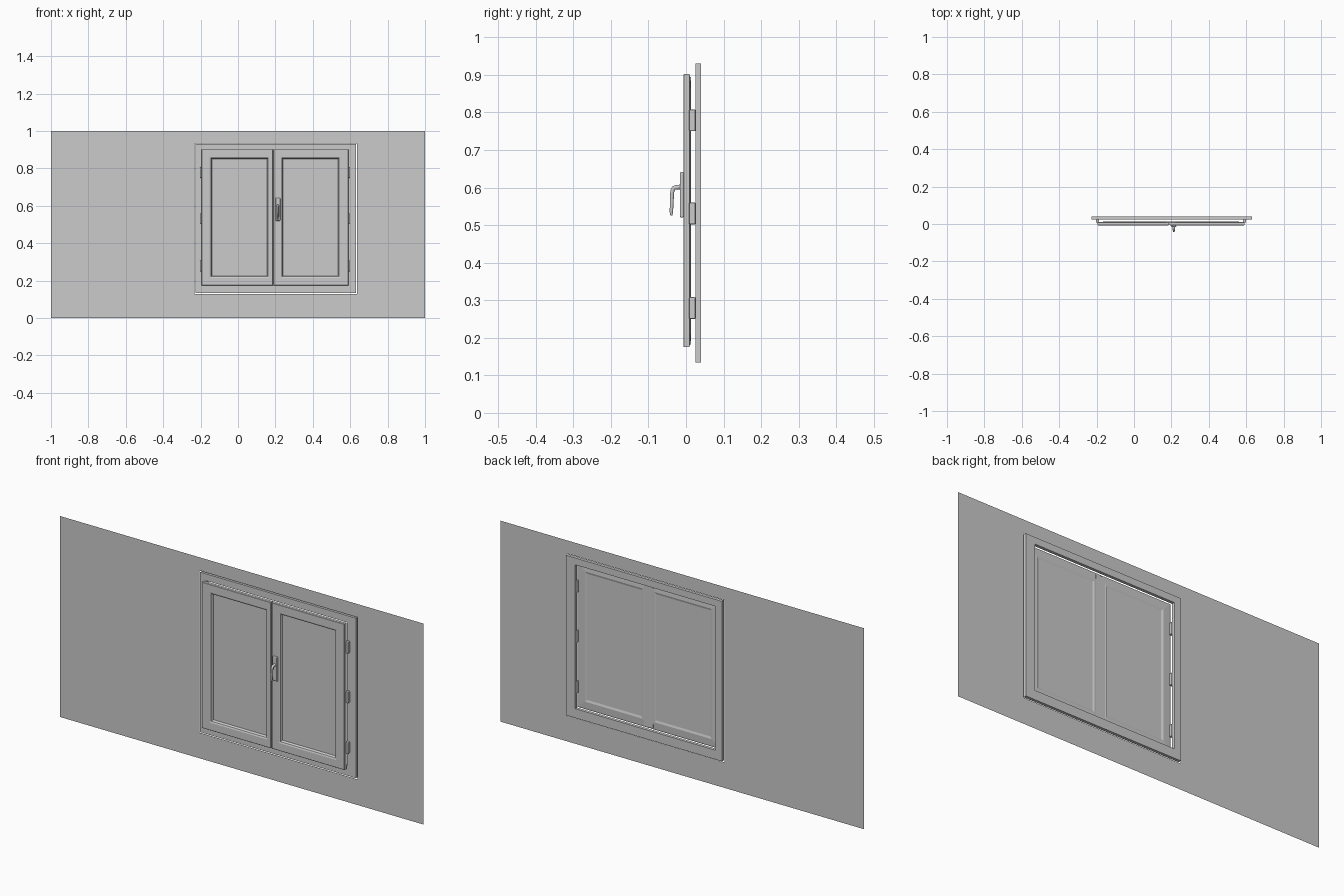
import bpy, bmesh

if "Cube" in bpy.data.objects:
    bpy.data.objects.remove(bpy.data.objects["Cube"])


def finish(name, bm):
    bmesh.ops.recalc_face_normals(bm, faces=bm.faces)
    me = bpy.data.meshes.new(name)
    bm.to_mesh(me)
    bm.free()
    ob = bpy.data.objects.new(name, me)
    bpy.context.collection.objects.link(ob)
    return ob


def rect_loft(name, rings, cap=False, loop=False):
    """Join rectangles (x0, x1, z0, z1, y) one after another."""
    bm = bmesh.new()
    loops = [[bm.verts.new((x, y, z)) for x, z in
              ((x0, z0), (x1, z0), (x1, z1), (x0, z1))]
             for x0, x1, z0, z1, y in rings]
    pairs = list(zip(loops, loops[1:]))
    if loop:
        pairs.append((loops[-1], loops[0]))
    for a, b in pairs:
        for i in range(4):
            j = (i + 1) % 4
            bm.faces.new((a[i], a[j], b[j], b[i]))
    if cap:
        bm.faces.new(loops[0])
        bm.faces.new(loops[-1])
    return finish(name, bm)


def box(name, x0, x1, y0, y1, z0, z1, bevel=0, segments=2):
    ob = rect_loft(name, [(x0, x1, z0, z1, y0), (x0, x1, z0, z1, y1)], cap=True)
    if bevel:
        m = ob.modifiers.new("round", 'BEVEL')
        m.width, m.segments = bevel, segments
    return ob


# Wall sheet with an opening
WALL_Y = 0.03
rect_loft("wall", [(-1, 1, 0, 1, WALL_Y), (-0.232, 0.637, 0.128, 0.934, WALL_Y)])

# Fixed outer frame
outer = (-0.226, 0.632, 0.134, 0.93)
inner = (-0.19, 0.582, 0.18, 0.896)
rect_loft("outer_frame", [outer + (0.025,), outer + (0.04,),
                          inner + (0.04,), inner + (0.025,)], loop=True)


# Opening sashes: stepped front reveal, pane, chamfered back
def sash(name, x0, x1, gx0, gx1):
    z0, z1, gz0, gz1 = 0.175, 0.902, 0.214, 0.862

    def edge(d, y):
        return (x0 + d, x1 - d, z0 + d, z1 - d, y)

    def pane(d, y):
        return (gx0 + d, gx1 - d, gz0 + d, gz1 - d, y)

    rect_loft(name, [pane(0.012, 0.006), pane(0.007, -0.004), pane(0, -0.007),
                     edge(0.002, -0.007), edge(0, -0.005), edge(0, 0.009),
                     edge(0.006, 0.0105), pane(0, 0.013), pane(0.01, 0.010)], cap=True)


sash("left_sash", -0.194, 0.186, -0.152, 0.167)
sash("right_sash", 0.19, 0.59, 0.229, 0.547)
# Cover strip behind the meeting stiles
box("meeting_strip", 0.172, 0.222, 0.009, 0.013, 0.182, 0.894)

# Three hinges on each side
for side, x in (("left", -0.195), ("right", 0.591)):
    for i, z in enumerate((0.25, 0.502, 0.75)):
        box(f"{side}_hinge_{i + 1}", x - 0.008, x + 0.008, 0.008, 0.0255, z, z + 0.058, 0.003)

# Handle plate and lever
box("handle_plate", 0.2, 0.226, -0.016, -0.006, 0.52, 0.642, 0.004, 3)
cu = bpy.data.curves.new("handle_lever", 'CURVE')
cu.dimensions = '3D'
cu.bevel_depth, cu.bevel_resolution, cu.use_fill_caps = 0.006, 3, True
sp = cu.splines.new('POLY')
path = [(-0.01, 0.601, 1.2), (-0.026, 0.601, 1.1), (-0.032, 0.599, 1), (-0.0355, 0.594, 0.95),
        (-0.037, 0.585, 0.9), (-0.038, 0.56, 0.85), (-0.039, 0.535, 0.8), (-0.039, 0.526, 0.5)]
sp.points.add(len(path) - 1)
for p, (y, z, r) in zip(sp.points, path):
    p.co = (0.213, y, z, 1)
    p.radius = r
sp.use_smooth = True
bpy.context.collection.objects.link(bpy.data.objects.new("handle_lever", cu))
